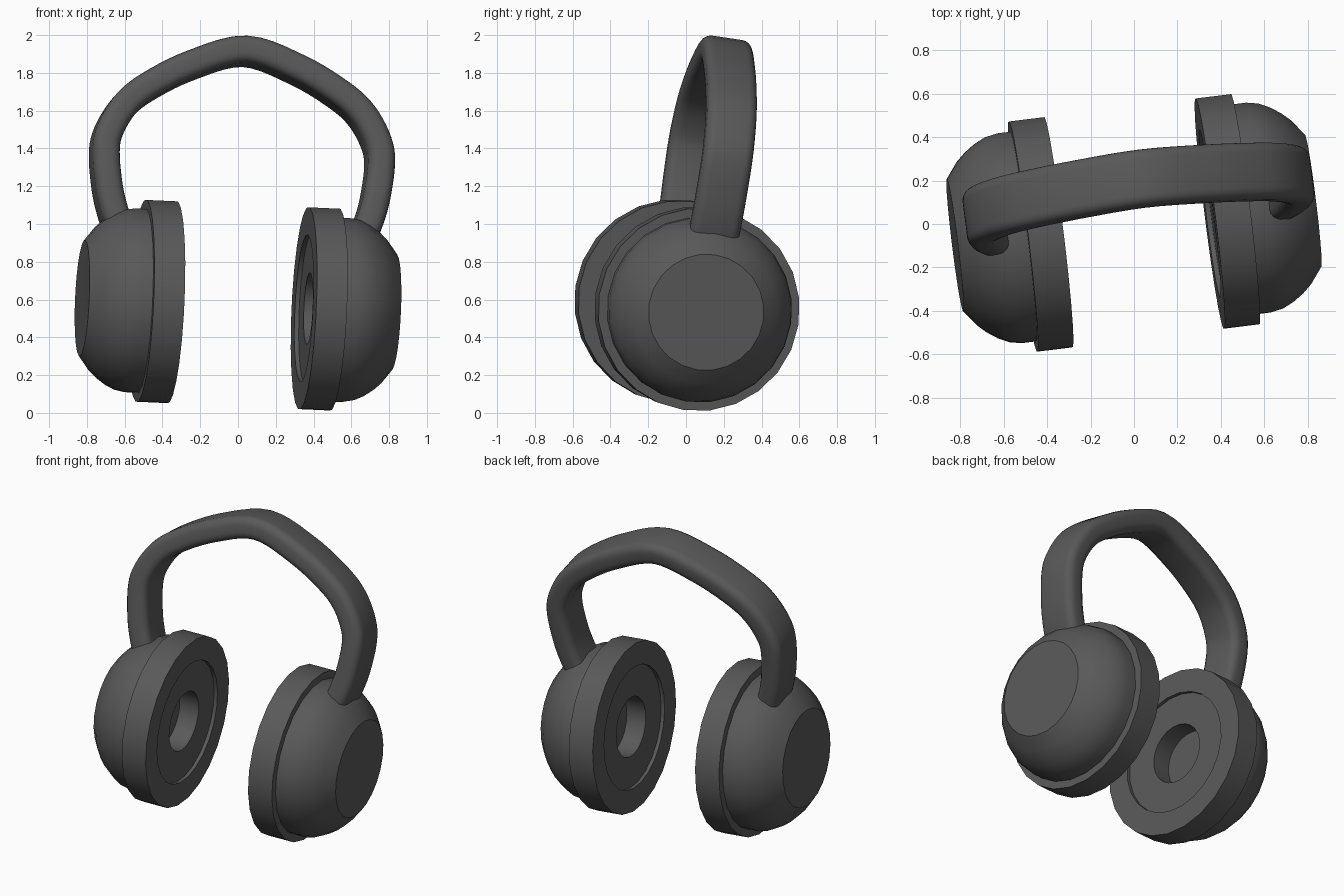
import bpy, bmesh, math
from mathutils import Matrix, Vector

cube = bpy.data.objects.get("Cube")
if cube:
    bpy.data.objects.remove(cube)

# One dark grey for everything
GREY = (0.1, 0.1, 0.1, 1.0)
mat = bpy.data.materials.new("dark_grey")
mat.use_nodes = True
mat.diffuse_color = GREY
mat.node_tree.nodes["Principled BSDF"].inputs["Base Color"].default_value = GREY

# Tilted pose of the headset: turned, rolled and leaning back
x_axis = Vector((0.99, 0.122, -0.045)).normalized()
y_axis = Vector((0.026, 0.15, 0.99)).cross(x_axis).normalized()
z_axis = x_axis.cross(y_axis)
POSE = Matrix((x_axis, y_axis, z_axis)).transposed().to_4x4()
POSE.translation = (0, 0.005, 0.57)


def finish(name, bm):
    bmesh.ops.remove_doubles(bm, verts=bm.verts, dist=0.0001)
    bmesh.ops.recalc_face_normals(bm, faces=bm.faces)
    bm.transform(POSE)
    mesh = bpy.data.meshes.new(name)
    bm.to_mesh(mesh)
    bm.free()
    mesh.materials.append(mat)
    for poly in mesh.polygons:
        poly.use_smooth = True
    mesh.set_sharp_from_angle(angle=math.radians(30))
    obj = bpy.data.objects.new(name, mesh)
    bpy.context.collection.objects.link(obj)


def lathe(name, profile, side, steps=24):
    """Spin (axial, radius) points around the ear axis."""
    bm = bmesh.new()
    verts = [bm.verts.new((side * a, 0, r)) for a, r in profile]
    edges = [bm.edges.new(pair) for pair in zip(verts, verts[1:])]
    bmesh.ops.spin(bm, geom=verts + edges, axis=(1, 0, 0), cent=(0, 0, 0),
                   angle=math.tau, steps=steps, use_merge=True)
    finish(name, bm)


# Ear cushion with shallow recess and a round speaker hole, and domed shell
CUSHION = [(0.54, 0), (0.54, 0.19), (0.375, 0.19), (0.375, 0.39), (0.352, 0.39),
           (0.352, 0.538), (0.516, 0.538), (0.516, 0.44), (0.56, 0.44), (0.56, 0)]
SHELL = [(0.505, 0), (0.505, 0.49), (0.58, 0.49), (0.635, 0.479), (0.685, 0.455),
         (0.735, 0.42), (0.775, 0.383), (0.832, 0.308), (0.832, 0)]
for label, side in (("left", 1), ("right", -1)):
    lathe(label + "_ear_cushion", CUSHION, side)
    lathe(label + "_ear_shell", SHELL, side)

# Headband path: half arch, mirrored
half = [(0.655, 0.40), (0.685, 0.48), (0.715, 0.60), (0.735, 0.78), (0.715, 0.90),
        (0.635, 1.04), (0.515, 1.145), (0.29, 1.27)]
path = [Vector(p) for p in half + [(0, 1.36)] + [(-x, z) for x, z in reversed(half)]]


def smooth_path(points, cuts=5):
    ext = [2 * points[0] - points[1]] + points + [2 * points[-1] - points[-2]]
    out = []
    for a, b, c, d in zip(ext, ext[1:], ext[2:], ext[3:]):
        for i in range(cuts):
            t = i / cuts
            out.append(0.5 * (2 * b + (c - a) * t + (2 * a - 5 * b + 4 * c - d) * t * t
                              + (3 * b - a - 3 * c + d) * t ** 3))
    return out + [points[-1]]


# Rounded rectangular section: offset across thickness, then across width
HALF_T, HALF_W, ROUND = 0.072, 0.133, 0.05
section = []
for k, (st, sw) in enumerate(((1, 1), (-1, 1), (-1, -1), (1, -1))):
    for i in range(5):
        ang = math.pi / 2 * (k + i / 4)
        section.append((st * (HALF_T - ROUND) + ROUND * math.cos(ang),
                        sw * (HALF_W - ROUND) + ROUND * math.sin(ang)))

# Sweep the headband
bm = bmesh.new()
line = smooth_path(path)
rings = []
for i, p in enumerate(line):
    tan = (line[min(i + 1, len(line) - 1)] - line[max(i - 1, 0)]).normalized()
    normal = Vector((tan.y, -tan.x))
    rings.append([bm.verts.new((p.x + normal.x * t, w, p.y + normal.y * t))
                  for t, w in section])
for a, b in zip(rings, rings[1:]):
    for j in range(len(a)):
        k = (j + 1) % len(a)
        bm.faces.new((a[j], a[k], b[k], b[j]))
bm.faces.new(rings[0])
bm.faces.new(rings[-1])
finish("headband", bm)
